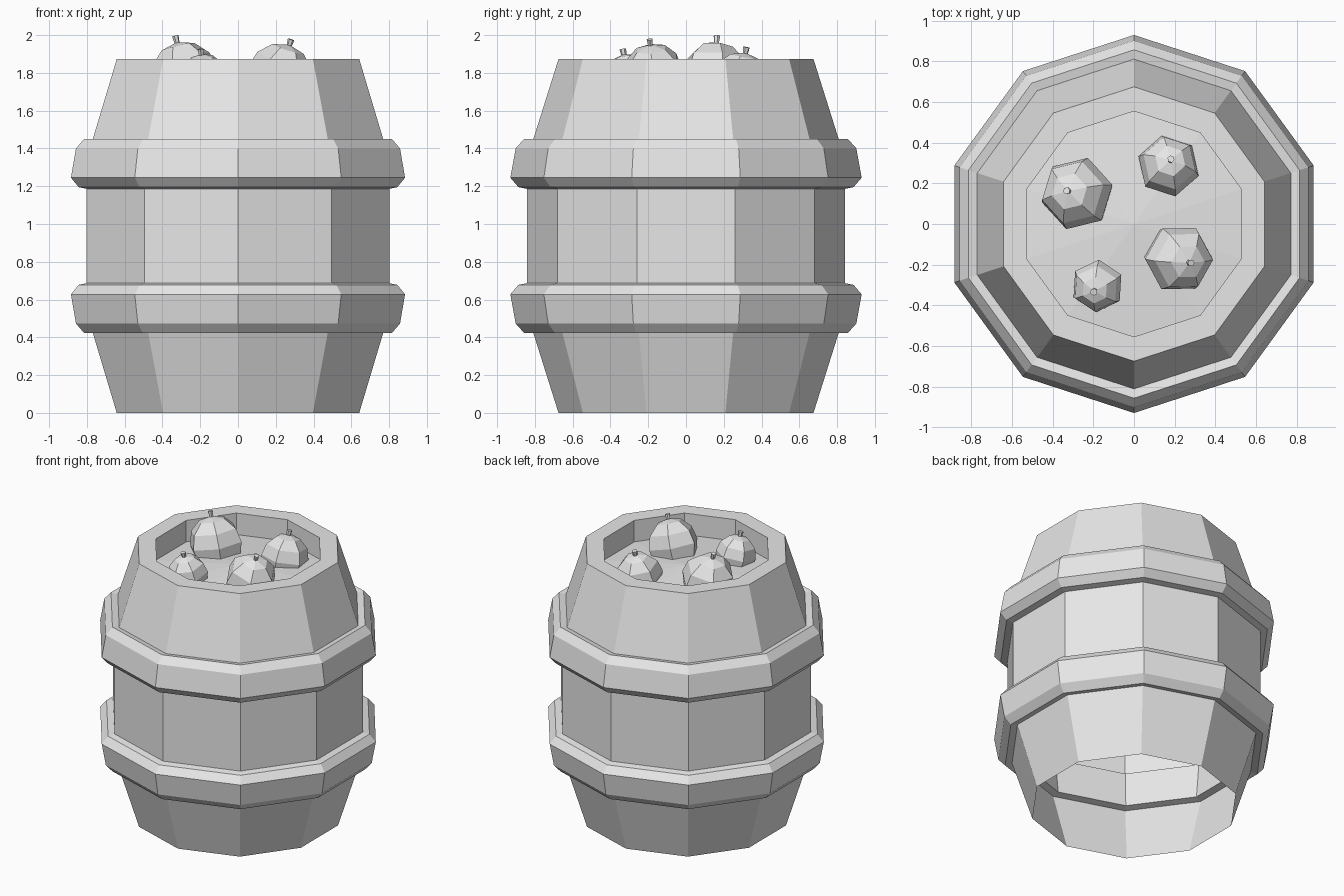
import bpy, bmesh, math
from mathutils import Matrix, Vector

cube = bpy.data.objects.get("Cube")
if cube:
    bpy.data.objects.remove(cube)

SIDES = 10
HEIGHT = 1.873

grey = bpy.data.materials.new("light grey")
grey.use_nodes = True
grey.diffuse_color = (0.8, 0.8, 0.8, 1)
grey.node_tree.nodes["Principled BSDF"].inputs["Base Color"].default_value = (0.8, 0.8, 0.8, 1)


def finish(name, bm, recalc=True):
    if recalc:
        bmesh.ops.recalc_face_normals(bm, faces=bm.faces)
    mesh = bpy.data.meshes.new(name)
    bm.to_mesh(mesh)
    bm.free()
    mesh.materials.append(grey)
    obj = bpy.data.objects.new(name, mesh)
    bpy.context.collection.objects.link(obj)
    return obj


def lathe(name, profile, closed=False):
    """Spin (radius, height) points into a ten-sided shell; radius 0 makes a tip."""
    bm = bmesh.new()
    rings = []
    for r, z in profile:
        if r == 0:
            rings.append([bm.verts.new((0, 0, z))] * SIDES)
            continue
        angles = [math.pi / 2 + i * math.tau / SIDES for i in range(SIDES)]
        rings.append([bm.verts.new((r * math.cos(a), r * math.sin(a), z)) for a in angles])
    pairs = list(zip(rings, rings[1:]))
    if closed:
        pairs.append((rings[-1], rings[0]))
    for low, high in pairs:
        for i in range(SIDES):
            j = (i + 1) % SIDES
            corners = [low[i], low[j], high[j], high[i]]
            bm.faces.new(list(dict.fromkeys(corners)))
    # Profiles run up the outside, so the faces already point outwards
    return finish(name, bm, recalc=closed)


# Barrel wall, open underneath, with a thick rim and a recessed top
lathe("barrel_wall", [(0.675, 0), (0.842, 0.53), (0.842, HEIGHT - 0.53),
                      (0.675, HEIGHT), (0.555, HEIGHT), (0.555, 1.72)])
lathe("barrel_contents", [(0.555, 1.72), (0, 1.765)])

# Tilted, chamfered hoops, mirrored about the middle
hoop = [(0.887, 1.195), (0.93, 1.245), (0.902, 1.4), (0.857, 1.45),
        (0.76, 1.431), (0.79, 1.176)]
lathe("upper_hoop", hoop, closed=True)
lathe("lower_hoop", [(r, HEIGHT - z) for r, z in hoop], closed=True)


def fruit(name, centre, radius, lean, turn, stem_length):
    """A low-poly round fruit leaning towards its stem."""
    up = Vector((lean[0], lean[1], radius)).normalized()
    tilt = Vector((0, 0, 1)).rotation_difference(up).to_matrix().to_4x4()
    place = Matrix.Translation(centre) @ tilt @ Matrix.Rotation(math.radians(turn), 4, "Z")
    bm = bmesh.new()
    bmesh.ops.create_uvsphere(bm, u_segments=6, v_segments=6, radius=radius, matrix=place)
    finish(name, bm)
    bm = bmesh.new()
    lift = Matrix.Translation((0, 0, radius + stem_length / 2 - 0.01))
    bmesh.ops.create_cone(bm, cap_ends=True, segments=6, radius1=0.013, radius2=0.018,
                          depth=stem_length, matrix=place @ lift)
    finish(name + "_stem", bm)


fruit("left_back_fruit", (0.17, 0.285, 1.755), 0.155, (0.01, 0.03), 72, 0.04)
fruit("right_back_fruit", (-0.28, 0.15, 1.785), 0.183, (-0.045, 0.012), 103, 0.045)
fruit("left_front_fruit", (0.22, -0.17, 1.785), 0.173, (0.055, -0.02), 90, 0.04)
fruit("right_front_fruit", (-0.18, -0.305, 1.77), 0.132, (-0.015, -0.025), 116, 0.038)
